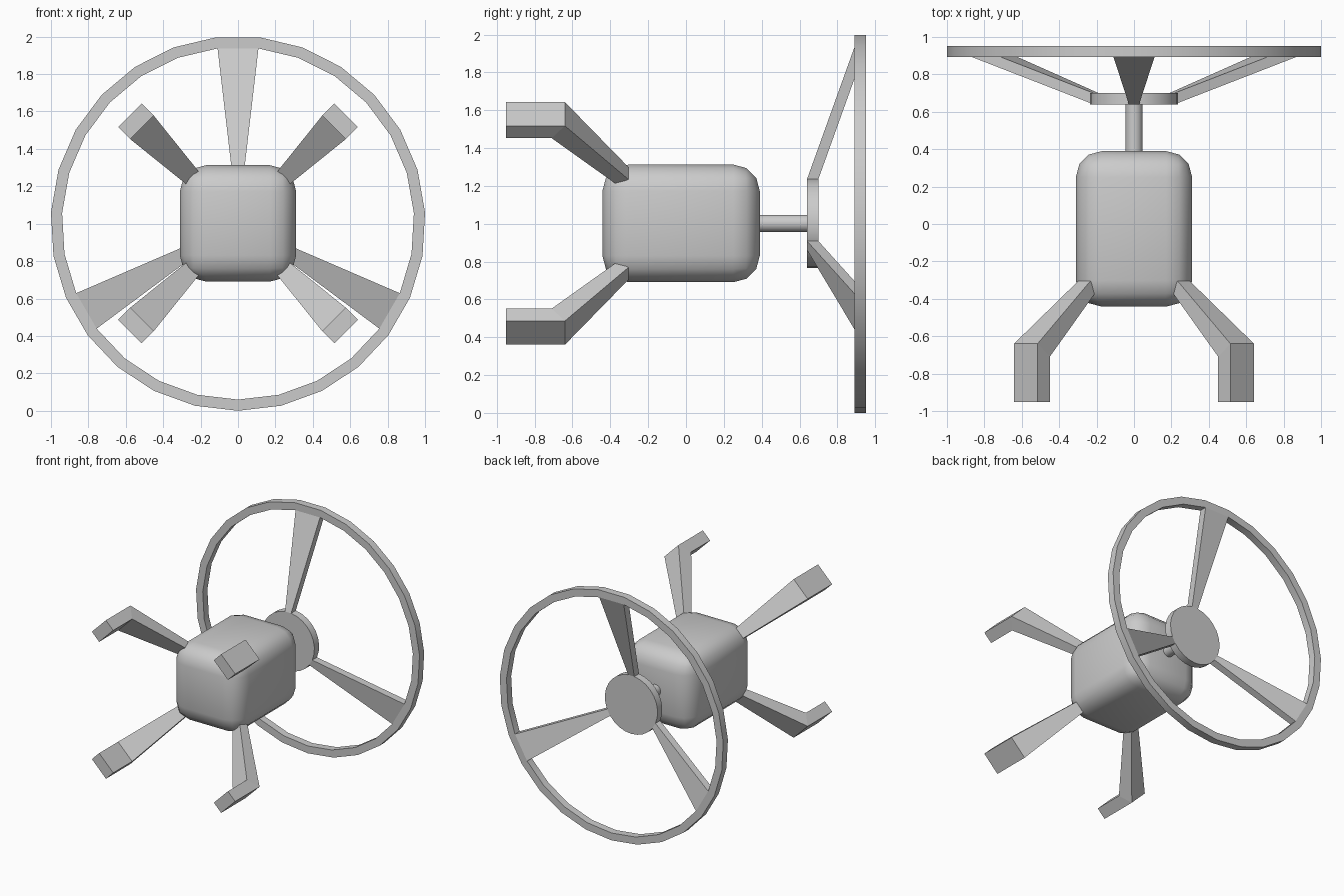
import bpy, bmesh
from math import sin, cos, pi, radians

if "Cube" in bpy.data.objects:
    bpy.data.objects.remove(bpy.data.objects["Cube"])

CZ = 1.0017      # axis height
N = 27           # wheel and hub sides


def finish(name, verts, faces, smooth=True):
    me = bpy.data.meshes.new(name)
    bm = bmesh.new()
    vs = [bm.verts.new(v) for v in verts]
    for f in faces:
        bm.faces.new([vs[i] for i in f])
    bmesh.ops.recalc_face_normals(bm, faces=bm.faces)
    bm.to_mesh(me)
    bm.free()
    ob = bpy.data.objects.new(name, me)
    bpy.context.collection.objects.link(ob)
    if smooth:
        shade(ob)
    return ob


def shade(ob):
    bpy.ops.object.select_all(action='DESELECT')
    ob.select_set(True)
    bpy.context.view_layer.objects.active = ob
    bpy.ops.object.shade_smooth_by_angle(angle=radians(35))


def polar(r, a, y):
    # angle measured clockwise from the top
    return (r * sin(a), y, CZ + r * cos(a))


def angle(i):
    return (i + 0.5) * 2 * pi / N


def disc(name, r, y0, y1, n=N):
    verts = [polar(r, (i + 0.5) * 2 * pi / n, y) for y in (y0, y1) for i in range(n)]
    faces = [range(n), range(n, 2 * n)]
    faces += [(i, (i + 1) % n, n + (i + 1) % n, n + i) for i in range(n)]
    return finish(name, verts, faces)


def loft(name, sections):
    # quad sections joined into a closed bar
    verts = [v for s in sections for v in s]
    k = len(sections)
    faces = [(0, 1, 2, 3), tuple(4 * (k - 1) + i for i in range(4))]
    for j in range(k - 1):
        faces += [(4 * j + i, 4 * j + (i + 1) % 4,
                   4 * j + 4 + (i + 1) % 4, 4 * j + 4 + i) for i in range(4)]
    return finish(name, verts, faces, smooth=False)


# Rounded body
bpy.ops.mesh.primitive_cube_add(size=1, location=(0, -0.026, CZ))
body = bpy.context.object
body.name = "body"
body.scale = (0.622, 0.832, 0.622)
bpy.ops.object.transform_apply(location=False, rotation=False, scale=True)
bev = body.modifiers.new("round", 'BEVEL')
bev.width = 0.14
bev.segments = 3
bpy.ops.object.modifier_apply(modifier="round")
shade(body)

# Shaft and hub
disc("shaft", 0.046, 0.36, 0.645, 16)
disc("hub", 0.236, 0.64, 0.70)

# Wheel rim
R, RI, Y0, Y1 = 1.0017, 0.942, 0.892, 0.952
verts = [polar(r, angle(i), y) for r, y in ((R, Y0), (R, Y1), (RI, Y1), (RI, Y0))
         for i in range(N)]
faces = [(k * N + i, k * N + (i + 1) % N,
          (k + 1) % 4 * N + (i + 1) % N, (k + 1) % 4 * N + i)
         for k in range(4) for i in range(N)]
finish("wheel_rim", verts, faces)

# Three spokes, each from one hub side to one rim side
for s in range(3):
    a, b = angle(9 * s - 1), angle(9 * s)
    loft(f"spoke_{s + 1}", [
        [polar(r, a, y0), polar(r, b, y0), polar(r, b, y1), polar(r, a, y1)]
        for r, y0, y1 in ((0.236, 0.64, 0.70), (RI, Y0, Y1))])


# Four bent legs on the body's diagonals
def leg_section(sx, sz, ro, yo, ri, yi, half):
    c = 0.5 ** 0.5
    def p(r, t, y):
        return (sx * (r + t) * c, y, CZ + sz * (r - t) * c)
    return [p(ro, -half, yo), p(ro, half, yo), p(ri, half, yi), p(ri, -half, yi)]


for sx, side in ((-1, "left"), (1, "right")):
    for sz, level in ((1, "upper"), (-1, "lower")):
        loft(f"leg_{level}_{side}", [
            leg_section(sx, sz, 0.376, -0.305, 0.33, -0.36, 0.046),
            leg_section(sx, sz, 0.818, -0.64, 0.726, -0.71, 0.089),
            leg_section(sx, sz, 0.818, -0.952, 0.726, -0.952, 0.089)])
